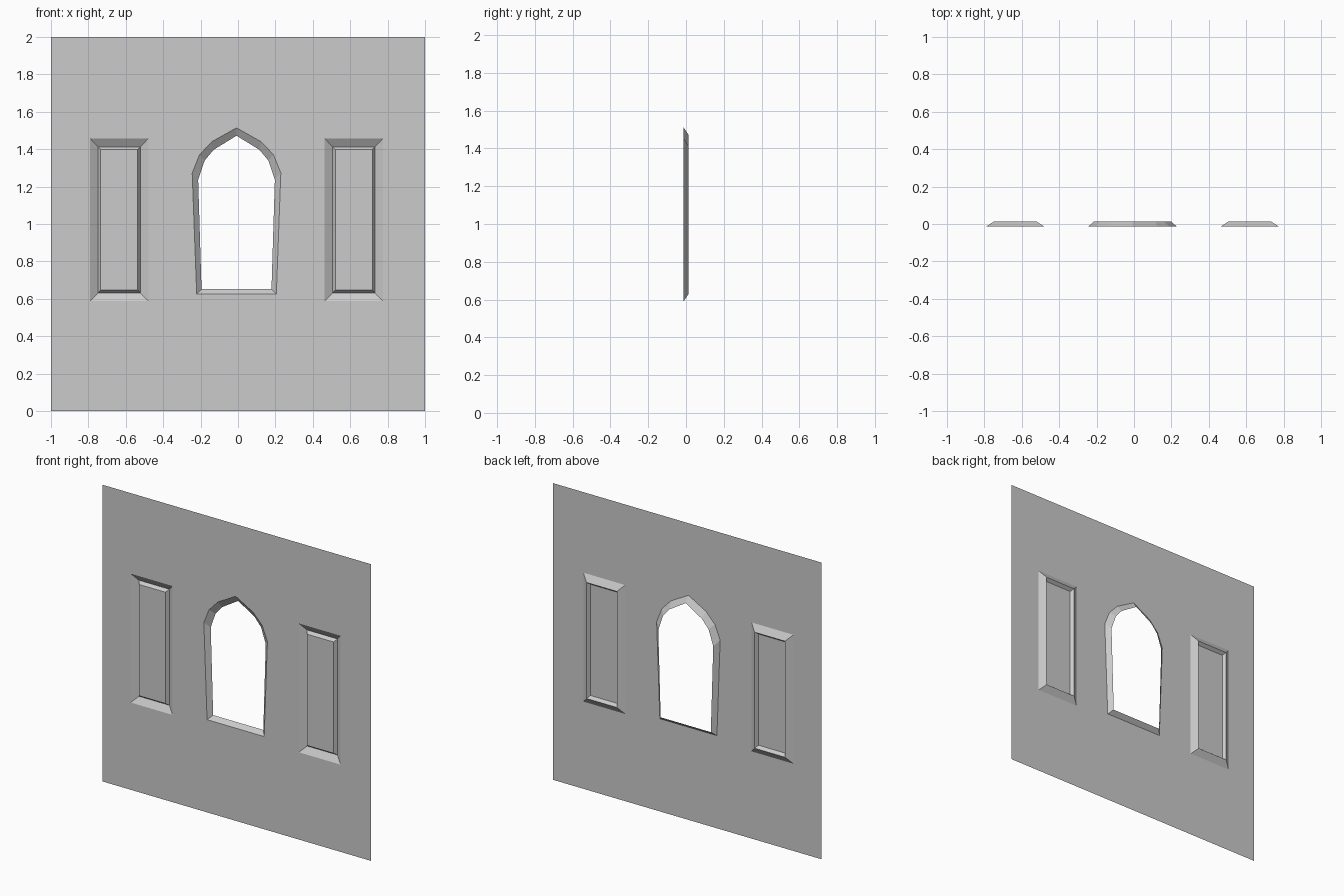
import bpy, bmesh

if "Cube" in bpy.data.objects:
    bpy.data.objects.remove(bpy.data.objects["Cube"])

FRONT, BACK, RAISED = -0.014, 0.014, -0.007
CX = -0.008                      # openings sit slightly left of centre

bm = bmesh.new()


def loop(points, y):
    return [bm.verts.new((x, y, z)) for x, z in points]


def close(ring):
    return [bm.edges.new((ring[i], ring[(i + 1) % len(ring)])) for i in range(len(ring))]


def bridge(a, b):
    n = len(a)
    for i in range(n):
        j = (i + 1) % n
        bm.faces.new((a[i], a[j], b[j], b[i]))


def rect(cx, hw, z0, z1):
    return [(cx - hw, z0), (cx + hw, z0), (cx + hw, z1), (cx - hw, z1)]


def arch(half):
    # mirrored half outline; the last point is the apex on the axis
    right = [(CX + x, z) for x, z in half]
    left = [(CX - x, z) for x, z in half[:-1]]
    return right + left[::-1]


# wall outline
border = close(loop(rect(0, 1, 0, 2), FRONT))

# pointed window with splayed reveal
outer = loop(arch([(0.213, 0.625), (0.237, 1.273), (0.198, 1.37), (0.132, 1.44), (0, 1.514)]), FRONT)
inner = loop(arch([(0.187, 0.652), (0.205, 1.237), (0.170, 1.34), (0.122, 1.397), (0, 1.472)]), BACK)
border += close(outer)
bridge(outer, inner)

# side niches: splayed recess with a raised field inside
for s in (-1, 1):
    cx = CX + s * 0.627
    a = loop(rect(cx, 0.156, 0.588, 1.457), FRONT)
    b = loop(rect(cx, 0.113, 0.631, 1.413), BACK)
    c = loop(rect(cx, 0.099, 0.647, 1.397), RAISED)
    border += close(a)
    bridge(a, b)
    bridge(b, c)
    bm.faces.new(c)

# flat wall face around the openings
bmesh.ops.triangle_fill(bm, use_beauty=True, use_dissolve=False, edges=border, normal=(0, -1, 0))

# everything faces the front
bm.normal_update()
flip = [f for f in bm.faces if f.normal.y > 0]
bmesh.ops.reverse_faces(bm, faces=flip)

mesh = bpy.data.meshes.new("window_wall")
bm.to_mesh(mesh)
bm.free()
wall = bpy.data.objects.new("window_wall", mesh)
bpy.context.collection.objects.link(wall)
